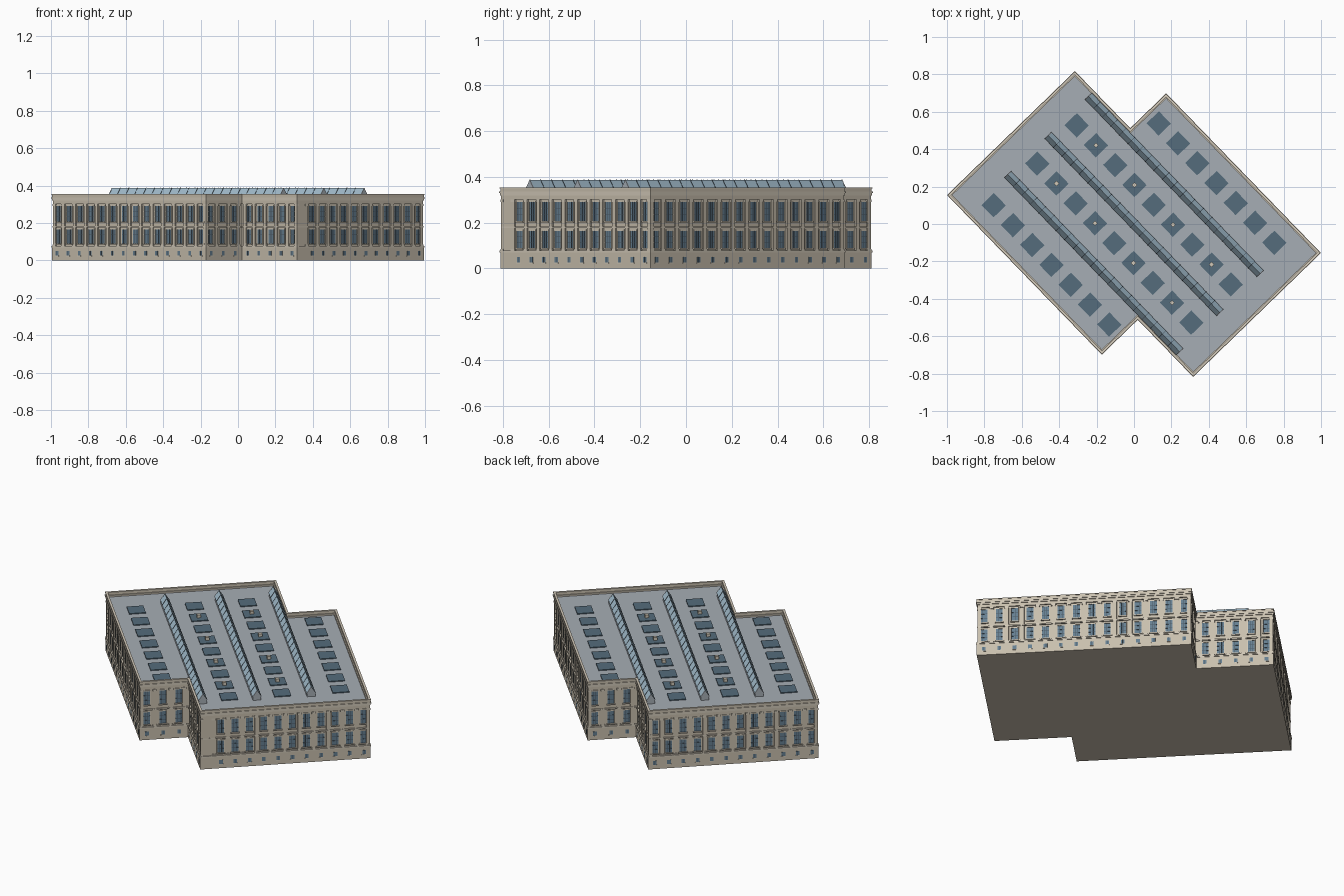
import bpy, bmesh, math
from mathutils import Matrix, Vector

if "Cube" in bpy.data.objects:
    bpy.data.objects.remove(bpy.data.objects["Cube"])

ROT = Matrix.Rotation(math.radians(-45.9), 4, 'Z')
# Footprint in the building's own axes, counter-clockwise
FOOT = [(-.807, -.61), (.382, -.61), (.382, -.342), (.807, -.342),
        (.807, .61), (-.382, .61), (-.382, .342), (-.807, .342)]
BAYS = [14, 3, 5, 12, 14, 3, 5, 12]


def material(name, r, g, b):
    m = bpy.data.materials.new(name)
    m.diffuse_color = (r, g, b, 1)
    m.use_nodes = True
    m.node_tree.nodes["Principled BSDF"].inputs["Base Color"].default_value = m.diffuse_color
    return m


STONE = material("stone", .58, .52, .42)
TRIM = material("trim_stone", .64, .58, .48)
GLASS = material("window_glass", .13, .21, .28)
FRAME = material("dark_frame", .07, .10, .13)
ROOF = material("roof_grey", .38, .42, .46)
PANE = material("skylight_glass", .36, .50, .60)
DARK = material("roof_light", .09, .15, .20)


def finish(bm, name, mat):
    bmesh.ops.recalc_face_normals(bm, faces=bm.faces)
    bm.transform(ROT)
    me = bpy.data.meshes.new(name)
    bm.to_mesh(me)
    bm.free()
    me.materials.append(mat)
    ob = bpy.data.objects.new(name, me)
    bpy.context.collection.objects.link(ob)
    return ob


def box(bm, frame, lo, hi):
    lo, hi = Vector(lo), Vector(hi)
    m = frame @ Matrix.Translation((lo + hi) / 2) @ Matrix.Diagonal((*(hi - lo), 1))
    bmesh.ops.create_cube(bm, size=1, matrix=m)


def outline(d):
    """Footprint moved inward by d."""
    pts = []
    for i, p in enumerate(FOOT):
        a = (Vector(p) - Vector(FOOT[i - 1])).normalized()
        b = (Vector(FOOT[(i + 1) % 8]) - Vector(p)).normalized()
        pts.append(Vector(p) + d * Vector((-a.y - b.y, a.x + b.x)))
    return pts


def slab(name, d, z0, z1, mat):
    bm = bmesh.new()
    f = bm.faces.new([bm.verts.new((p.x, p.y, z0)) for p in outline(d)])
    ext = bmesh.ops.extrude_face_region(bm, geom=[f], use_keep_orig=True)
    for v in ext["geom"]:
        if isinstance(v, bmesh.types.BMVert):
            v.co.z = z1
    return finish(bm, name, mat)


def ring(name, d0, d1, z0, z1, mat):
    """Band following the footprint, between two insets."""
    bm = bmesh.new()
    loops = [[bm.verts.new((p.x, p.y, z)) for p in outline(d)]
             for d, z in ((d0, z0), (d0, z1), (d1, z1), (d1, z0))]
    for k in range(4):
        a, b = loops[k], loops[(k + 1) % 4]
        for i in range(8):
            j = (i + 1) % 8
            bm.faces.new((a[i], a[j], b[j], b[i]))
    return finish(bm, name, mat)


# Main body, base, bands, cornice and parapet
WALL = .014
slab("wall_core", WALL, 0, .322, STONE)
ring("plinth", .004, .016, 0, .07, STONE)
ring("plinth_cap", .001, .016, .07, .078, TRIM)
ring("middle_band", .006, .016, .176, .184, TRIM)
ring("frieze", .007, .02, .302, .320, STONE)
ring("cornice_lower", .003, .02, .320, .330, TRIM)
ring("cornice_upper", 0, .02, .330, .337, TRIM)
ring("parapet", .004, .014, .337, .349, STONE)
ring("parapet_cap", .002, .015, .349, .354, TRIM)
slab("roof_deck", .012, .318, .328, ROOF)

# Facade bays: x runs along the wall, y points inward, z is up
pil, glass, bars, trim, panel = (bmesh.new() for _ in range(5))
for i, n in enumerate(BAYS):
    a = Vector(FOOT[i])
    e = Vector(FOOT[(i + 1) % 8]) - a
    L = e.length
    F = Matrix.Translation((a.x, a.y, 0)) @ Matrix.Rotation(math.atan2(e.y, e.x), 4, 'Z')
    w = L / n
    first = 1 if i == 3 else 0
    if first:
        box(panel, F, (.007, .007, .078), (w, .02, .302))
    # pilasters with capitals and bases
    for k in range(first, n + 1):
        c = min(max(k * w, .017), L - .017)
        box(pil, F, (c - .010, .007, .078), (c + .010, .02, .302))
        box(trim, F, (c - .012, .005, .290), (c + .012, .02, .302))
        box(trim, F, (c - .012, .005, .078), (c + .012, .02, .086))
    for k in range(first, n):
        c = (k + .5) * w
        # basement window
        box(glass, F, (c - .010, .003, .026), (c + .010, .014, .050))
        box(trim, F, (c - .013, .002, .022), (c + .013, .014, .026))
        box(bars, F, (c - .001, .002, .026), (c + .001, .010, .050))
        # two main storeys
        for z0, z1 in ((.090, .164), (.208, .290)):
            box(glass, F, (c - .019, .013, z0), (c + .019, .02, z1))
            box(trim, F, (c - .024, .006, z0 - .006), (c + .024, .02, z0))
            box(trim, F, (c - .022, .010, z1), (c + .022, .02, z1 + .006))
            for s in (-1, 1):
                x = c + s * .0205
                box(trim, F, (x - .0015, .010, z0), (x + .0015, .02, z1))
                x = c + s * .0065
                box(bars, F, (x - .001, .0115, z0), (x + .001, .02, z1))
            for t in (.33, .67):
                z = z0 + (z1 - z0) * t
                box(bars, F, (c - .019, .0115, z - .001), (c + .019, .02, z + .001))
finish(pil, "pilasters", STONE)
finish(panel, "blank_bay", STONE)
finish(glass, "windows", GLASS)
finish(bars, "window_bars", FRAME)
finish(trim, "window_and_pilaster_trim", TRIM)


# Long ridge skylights: curb, pitched glass and glazing bars
def prism(bm, x0, x1, q, half, z0, z1):
    ends = [[bm.verts.new((x, q + y, z)) for y, z in ((-half, z0), (half, z0), (0, z1))]
            for x in (x0, x1)]
    for f in ends:
        bm.faces.new(f)
    for k in range(3):
        j = (k + 1) % 3
        bm.faces.new((ends[0][k], ends[0][j], ends[1][j], ends[1][k]))


I4 = Matrix.Identity(4)
curb, pitch, ribs, gables = (bmesh.new() for _ in range(4))
for q in (-.3, 0, .3):
    box(curb, I4, (-.66, q - .023, .325), (.66, q + .023, .349))
    prism(pitch, -.658, .658, q, .025, .349, .387)
    for s in (-1, 1):
        prism(gables, s * .656, s * .661, q, .0255, .349, .388)
    for k in range(1, 20):
        x = -.66 + k * .066
        prism(ribs, x - .0015, x + .0015, q, .0265, .349, .3895)
finish(curb, "skylight_curbs", ROOF)
finish(pitch, "ridge_skylights", PANE)
finish(gables, "skylight_gables", ROOF)
finish(ribs, "skylight_bars", FRAME)

# Square roof lights in four rows, every second one in the middle rows with a vent
lights, vents = bmesh.new(), bmesh.new()
for q, start, n in ((-.469, -.594, 7), (-.147, -.592, 9), (.147, -.592, 9), (.469, -.294, 7)):
    for k in range(n):
        x = start + k * .148
        box(lights, I4, (x - .046, q - .046, .325), (x + .046, q + .046, .333))
        if n == 9 and k % 2:
            box(vents, I4, (x - .01, q - .01, .33), (x + .01, q + .01, .35))
finish(lights, "square_roof_lights", DARK)
finish(vents, "roof_vents", TRIM)
